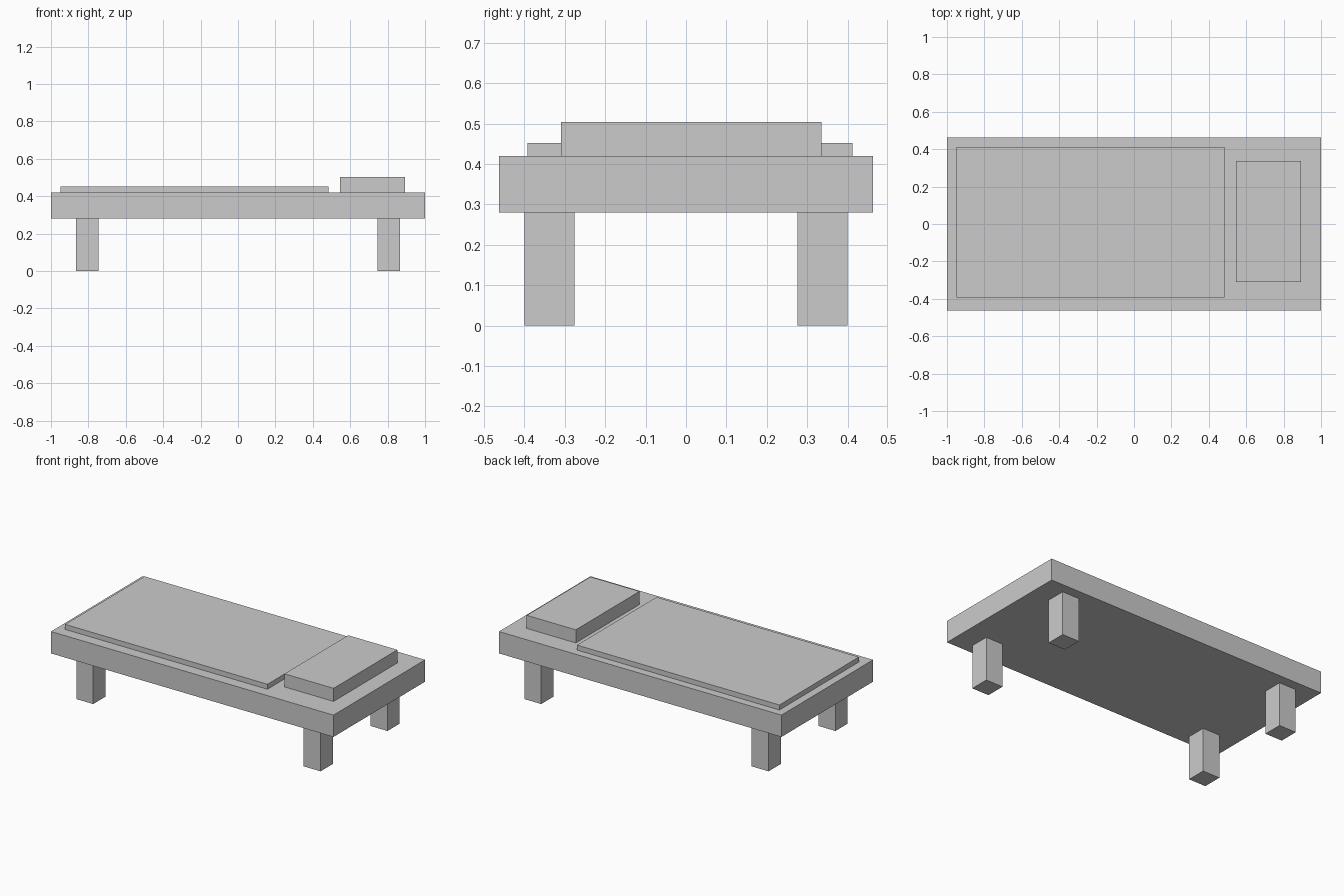
import bpy
from mathutils import Vector

cube = bpy.data.objects.get("Cube")
if cube:
    bpy.data.objects.remove(cube, do_unlink=True)

grey = bpy.data.materials.new("plain_grey")
grey.use_nodes = True
colour = (0.6, 0.6, 0.6, 1)
grey.diffuse_color = colour
grey.node_tree.nodes["Principled BSDF"].inputs["Base Color"].default_value = colour


def box(name, low, high):
    """Add a box spanning two opposite corners."""
    low, high = Vector(low), Vector(high)
    bpy.ops.mesh.primitive_cube_add(size=1, location=(low + high) / 2)
    obj = bpy.context.object
    obj.name = name
    obj.scale = high - low
    bpy.ops.object.transform_apply(location=False, rotation=False, scale=True)
    obj.data.materials.append(grey)
    return obj


# Bed base, blanket and pillow
base_z, top_z = 0.28, 0.42
box("bed_base", (-1, -0.463, base_z), (1, 0.463, top_z))
box("blanket", (-0.95, -0.392, top_z), (0.483, 0.412, 0.452))
box("pillow", (0.545, -0.309, top_z), (0.893, 0.336, 0.504))

# Four legs, mirrored across both axes
for x, side in ((-0.805, "right"), (0.805, "left")):
    for y, end in ((-0.338, "front"), (0.338, "back")):
        box(f"{end}_{side}_leg",
            (x - 0.06, y - 0.062, 0), (x + 0.06, y + 0.062, base_z))
